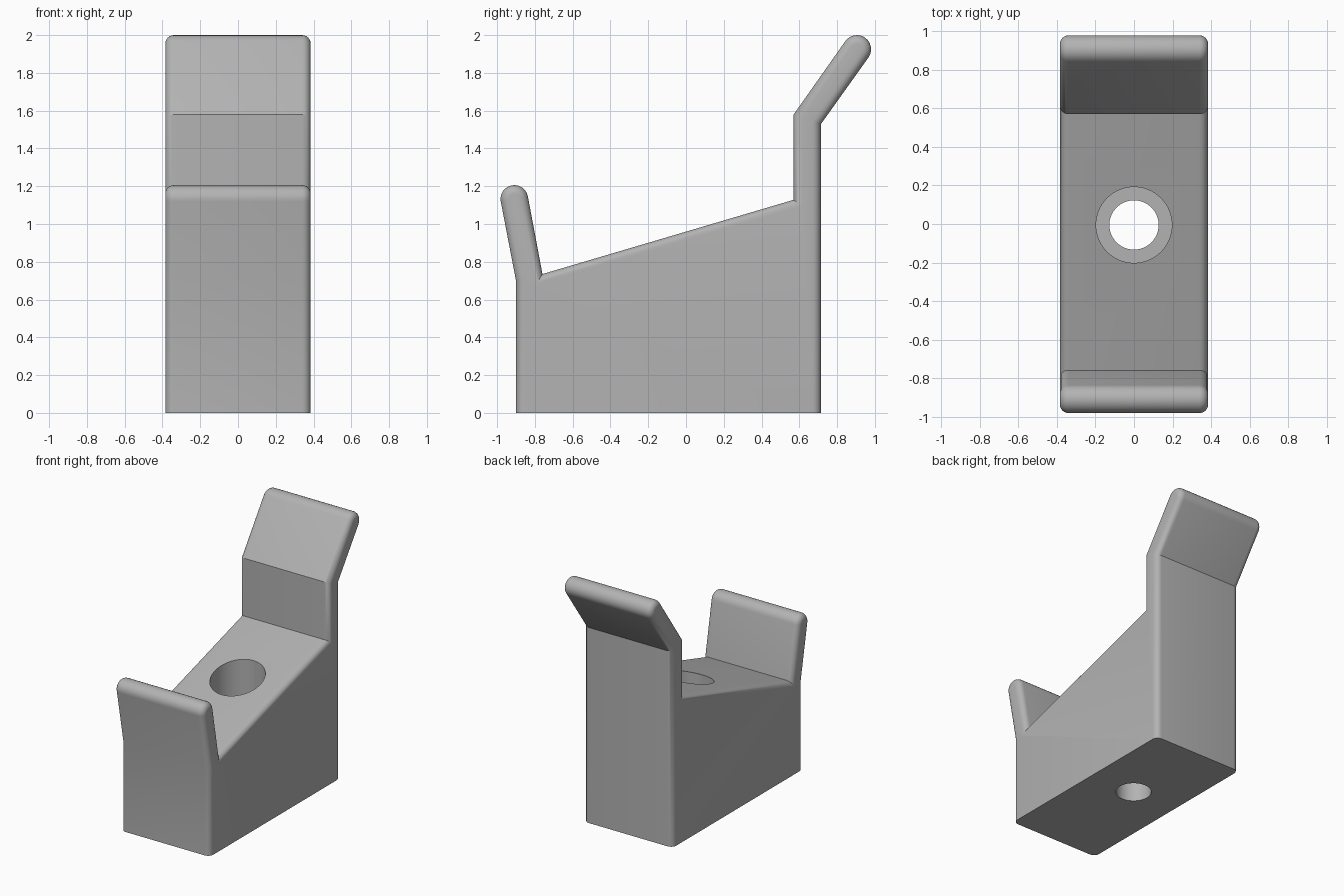
import bpy, bmesh, math
from mathutils import Vector

if "Cube" in bpy.data.objects:
    bpy.data.objects.remove(bpy.data.objects["Cube"])

HALF_WIDTH = 0.385
EDGE_ROUND = 0.045
HOLE_Y = -0.005

grey = bpy.data.materials.new("plain grey")
grey.use_nodes = True
colour = (0.45, 0.45, 0.45, 1)
grey.diffuse_color = colour
grey.node_tree.nodes["Principled BSDF"].inputs["Base Color"].default_value = colour


def round_tip(centre, radius, start, steps=12):
    """Half circle in the (y, z) plane, counter-clockwise from start degrees."""
    return [(centre[0] + radius * math.cos(math.radians(start + 180 * i / steps)),
             centre[1] + radius * math.sin(math.radians(start + 180 * i / steps)))
            for i in range(steps + 1)]


# Side profile: block, bent back rest, sloping seat, leaning front lip
profile = [(-0.9, 0), (0.715, 0), (0.715, 1.53)]
profile += round_tip((0.905, 1.925), 0.075, -35)
profile += [(0.57, 1.58), (0.57, 1.128), (-0.76, 0.735)]
profile += round_tip((-0.909, 1.133), 0.073, 10.5)
profile += [(-0.9, 0.7)]

bm = bmesh.new()
face = bm.faces.new([bm.verts.new((-HALF_WIDTH, y, z)) for y, z in profile])
extruded = bmesh.ops.extrude_face_region(bm, geom=[face])["geom"]
for v in extruded:
    if isinstance(v, bmesh.types.BMVert):
        v.co.x = HALF_WIDTH
bmesh.ops.recalc_face_normals(bm, faces=bm.faces[:])

# Round every side edge except those under the base
side_edges = [e for e in bm.edges
              if abs(e.verts[0].co.x - e.verts[1].co.x) < 1e-4
              and max(v.co.z for v in e.verts) > 0.01]
bmesh.ops.bevel(bm, geom=side_edges, offset=EDGE_ROUND, offset_type='OFFSET',
                segments=6, profile=0.5, affect='EDGES', clamp_overlap=False)
mesh = bpy.data.meshes.new("cradle_block")
bm.to_mesh(mesh)
bm.free()
block = bpy.data.objects.new("cradle_block", mesh)
bpy.context.collection.objects.link(block)
mesh.materials.append(grey)


def drill(radius, bottom, top):
    """Cut a vertical round hole in the block."""
    bpy.ops.mesh.primitive_cylinder_add(vertices=64, radius=radius, depth=top - bottom,
                                        location=(0, HOLE_Y, (top + bottom) / 2))
    cutter = bpy.context.object
    cutter.name = "hole_cutter"
    cutter.hide_render = True
    cutter.data.materials.append(grey)
    mod = block.modifiers.new("hole", 'BOOLEAN')
    mod.operation = 'DIFFERENCE'
    mod.solver = 'EXACT'
    mod.object = cutter
    bpy.ops.object.select_all(action='DESELECT')
    block.select_set(True)
    bpy.context.view_layer.objects.active = block
    bpy.ops.object.modifier_apply(modifier=mod.name)
    bpy.data.objects.remove(cutter)


# Through hole with a wider recess for a screw head
drill(0.128, -0.2, 1.5)
drill(0.197, 0.4, 1.5)

bpy.ops.object.shade_smooth_by_angle(angle=math.radians(30))
